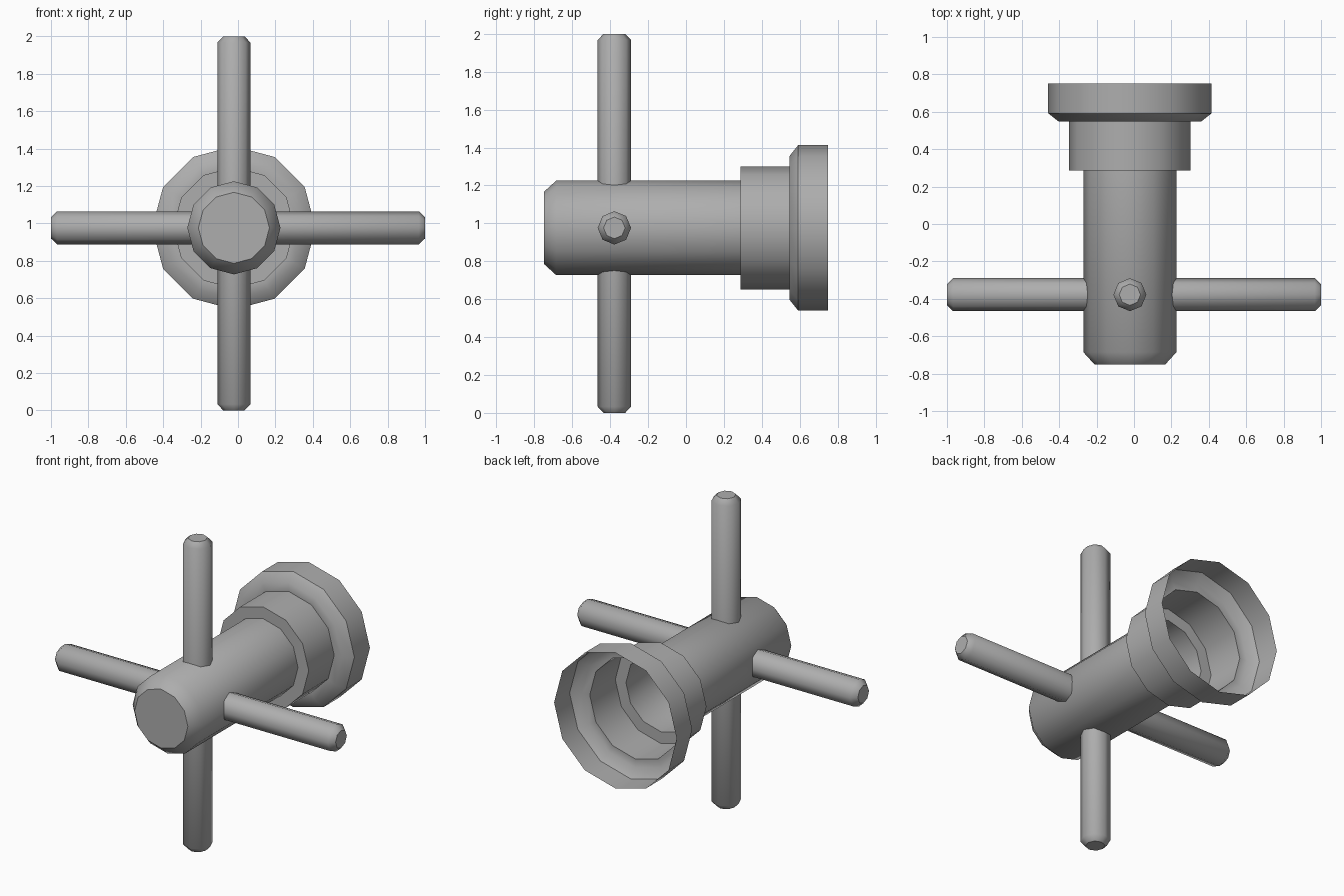
import bpy, bmesh
from math import cos, sin, pi, radians

if "Cube" in bpy.data.objects:
    bpy.data.objects.remove(bpy.data.objects["Cube"])

CX, CZ = -0.022, 0.976    # barrel axis
ROD_Y = -0.378            # where the cross rods pass through
AXIS_Y = (-pi / 2, 0, 0)  # turns local z to world y

grey = bpy.data.materials.new("dark_grey")
grey.diffuse_color = (0.42, 0.42, 0.42, 1)
grey.use_nodes = True
grey.node_tree.nodes["Principled BSDF"].inputs["Base Color"].default_value = grey.diffuse_color


def lathe(name, profile, sides, loc, rot=(0, 0, 0), cap_start=False, cap_end=False):
    """Revolve (radius, z) points, ordered by rising z, around local z."""
    bm = bmesh.new()
    rings = [[bm.verts.new((r * cos(2 * pi * k / sides), r * sin(2 * pi * k / sides), z))
              for k in range(sides)] for r, z in profile]
    for a, b in zip(rings, rings[1:]):
        for k in range(sides):
            n = (k + 1) % sides
            bm.faces.new((a[k], a[n], b[n], b[k]))
    if cap_start:
        bm.faces.new(rings[0][::-1])
    if cap_end:
        bm.faces.new(rings[-1])
    mesh = bpy.data.meshes.new(name)
    bm.to_mesh(mesh)
    bm.free()
    mesh.materials.append(grey)
    ob = bpy.data.objects.new(name, mesh)
    bpy.context.collection.objects.link(ob)
    ob.location, ob.rotation_euler = loc, rot
    bpy.ops.object.select_all(action='DESELECT')
    ob.select_set(True)
    bpy.context.view_layer.objects.active = ob
    # Smooth sides and chamfers, crisp end caps
    bpy.ops.object.shade_smooth_by_angle(angle=radians(47))
    return ob


# Hollow barrel with chamfered closed front, open at the back
axis = (CX, 0, CZ)
lathe("barrel", [(0.19, -0.75), (0.249, -0.685), (0.249, 0.287)], 12, axis, AXIS_Y,
      cap_start=True)

# Stepped collar and open end flange (thin shells)
lathe("collar", [(0.249, 0.287), (0.325, 0.287), (0.325, 0.547)], 12, axis, AXIS_Y)
lathe("end_flange", [(0.325, 0.547), (0.38, 0.547), (0.437, 0.592), (0.437, 0.75)],
      12, axis, AXIS_Y)

# Two crossing handle rods with chamfered ends
rod = [(0.057, -1.0), (0.088, -0.967), (0.088, 0.967), (0.057, 1.0)]
for name, loc, rot in (("vertical_rod", (CX, ROD_Y, 1.0), (0, 0, 0)),
                       ("horizontal_rod", (0, ROD_Y, CZ), (0, pi / 2, 0))):
    lathe(name, rod, 8, loc, rot, cap_start=True, cap_end=True)
